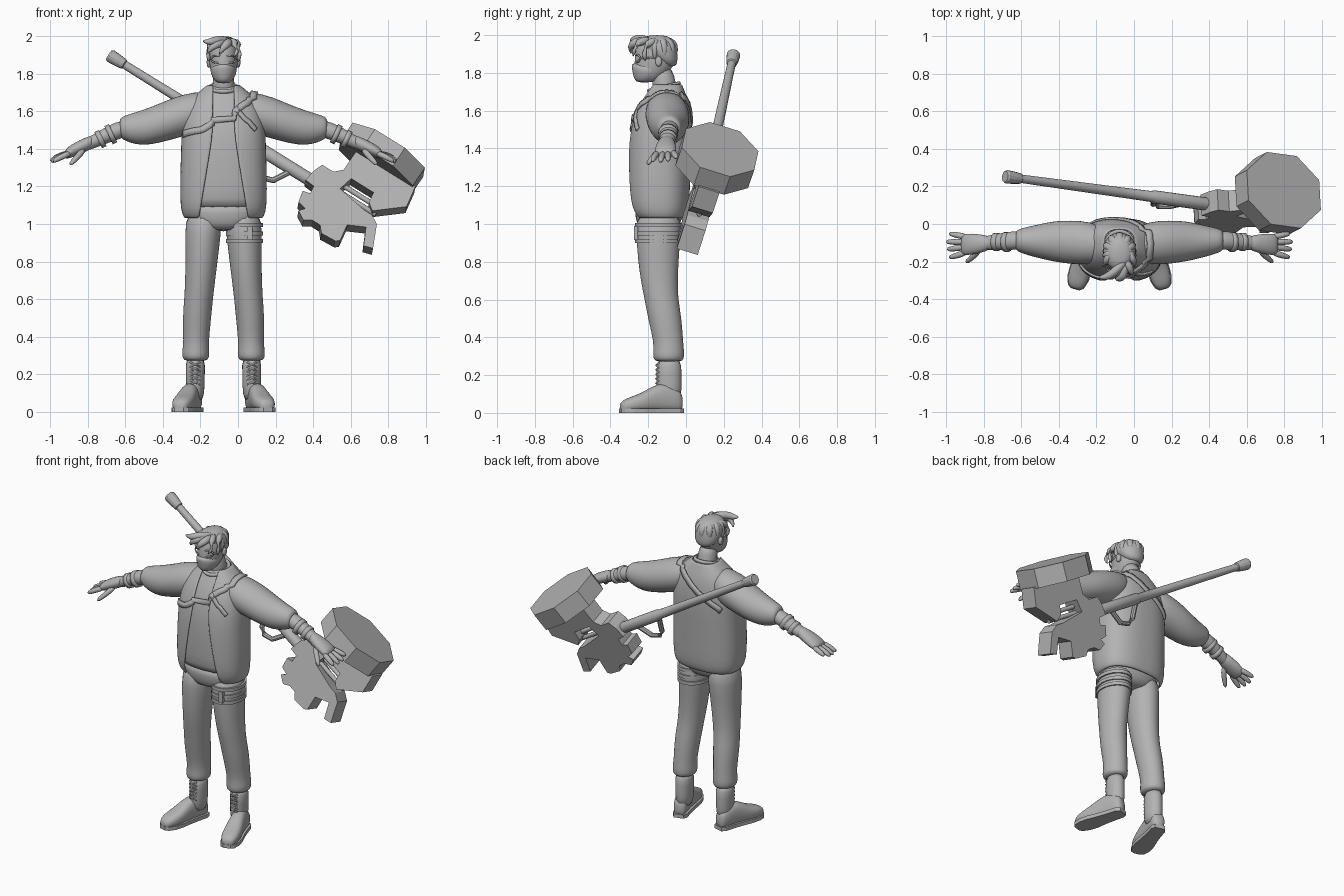
import bpy, bmesh, math
from mathutils import Vector, Matrix
from mathutils.bvhtree import BVHTree

if "Cube" in bpy.data.objects:
    bpy.data.objects.remove(bpy.data.objects["Cube"], do_unlink=True)

grey = bpy.data.materials.new("plain grey")
grey.use_nodes = True
grey.diffuse_color = (0.45, 0.45, 0.45, 1)
grey.node_tree.nodes["Principled BSDF"].inputs["Base Color"].default_value = grey.diffuse_color

CX = -0.077                      # body centre line
X, Y, Z = Vector((1, 0, 0)), Vector((0, 1, 0)), Vector((0, 0, 1))


def make(name, verts, faces, smooth=True, sub=0, thick=0):
    mesh = bpy.data.meshes.new(name)
    mesh.from_pydata([tuple(v) for v in verts], [], faces)
    bm = bmesh.new()
    bm.from_mesh(mesh)
    bmesh.ops.recalc_face_normals(bm, faces=bm.faces)
    bm.to_mesh(mesh)
    bm.free()
    mesh.materials.append(grey)
    obj = bpy.data.objects.new(name, mesh)
    bpy.context.collection.objects.link(obj)
    if smooth:
        mesh.polygons.foreach_set("use_smooth", [True] * len(mesh.polygons))
    if thick:
        mod = obj.modifiers.new("thickness", "SOLIDIFY")
        mod.thickness, mod.offset = thick, 0
    if sub:
        mod = obj.modifiers.new("rounding", "SUBSURF")
        mod.levels = mod.render_levels = sub
    return obj


def skin(name, rings, closed=True, **kw):
    """Join point rings into one surface; closed rings get end caps."""
    n = len(rings[0])
    verts = [p for r in rings for p in r]
    faces = [(i * n + j, i * n + (j + 1) % n, (i + 1) * n + (j + 1) % n, (i + 1) * n + j)
             for i in range(len(rings) - 1) for j in range(n if closed else n - 1)]
    if closed:
        faces += [tuple(range(n)), tuple(range(len(verts) - n, len(verts)))]
    return make(name, verts, faces, **kw)


def oval(c, a, b, n=20, power=2.0, start=0.0, end=None):
    """Superellipse around c with half axes a and b; open arc when end is given."""
    pts = []
    for k in range(n):
        t = start + ((end - start) * k / (n - 1) if end is not None else math.tau * k / n)
        co, si = math.cos(t), math.sin(t)
        pts.append(Vector(c) + a * math.copysign(abs(co) ** (2 / power), co)
                   + b * math.copysign(abs(si) ** (2 / power), si))
    return pts


def column(name, rows, power=2.0, sub=1, n=20):
    """Upright loft from rows of z, x, y, half width, half depth."""
    return skin(name, [oval((x, y, z), X * a, Y * b, n, power) for z, x, y, a, b in rows], sub=sub)


def tube(name, pts, radii, n=10, sub=1, smooth=True):
    pts = [Vector(p) for p in pts]
    rings = []
    for i, p in enumerate(pts):
        t = (pts[min(i + 1, len(pts) - 1)] - pts[max(i - 1, 0)]).normalized()
        a = t.cross(Y if abs(t.z) > 0.9 else Z).normalized()
        rings.append(oval(p, a * radii[i], a.cross(t) * radii[i], n))
    return skin(name, rings, sub=sub, smooth=smooth)


# ---- torso: jacket with open front, shirt, hips
TORSO = [(1.03, -.135, .2, .125), (1.06, -.14, .217, .145), (1.12, -.145, .224, .157),
         (1.25, -.145, .224, .16), (1.4, -.14, .219, .163), (1.5, -.132, .217, .158),
         (1.6, -.122, .2, .14), (1.67, -.11, .16, .11), (1.71, -.107, .112, .088), (1.74, -.105, .078, .078)]
POWER = 2.5
rings = []
for z, y, a, b in TORSO:
    opening = 0.13 - 0.075 * min(1, (z - 1.03) / 0.45)
    alpha = math.asin((min(opening, a * .7) / a) ** (POWER / 2))
    rings.append(oval((CX, y, z), X * a, Y * b, 44, POWER, -math.pi / 2 + alpha, 1.5 * math.pi - alpha))
jacket = skin("jacket", rings, closed=False, sub=1, thick=.014)
column("shirt", [(max(z, 1.075), CX, y, a - .012, b - .012) for z, y, a, b in TORSO[1:]], POWER)
column("hips", [(.96, CX, -.145, .1, .09), (1.0, CX, -.145, .18, .118),
                (1.06, CX, -.142, .198, .13), (1.12, CX, -.142, .2, .13)], 2.3)
column("neck", [(1.66, CX, -.1, .07, .07), (1.73, CX, -.115, .058, .062), (1.84, CX, -.13, .056, .062)])
tube("shirt_collar", [(CX + .075 * math.cos(t), -.117 + .08 * math.sin(t), 1.725 + .02 * math.sin(t))
                      for t in [math.tau * k / 20 for k in range(21)]], [.012] * 21, 8)

# ---- head, mask, glasses, ears
column("head", [(1.75, CX, -.21, .03, .04), (1.765, CX, -.2, .052, .07), (1.81, CX, -.178, .07, .098),
                (1.86, CX, -.165, .077, .108), (1.92, CX, -.16, .079, .11), (1.97, CX, -.155, .065, .09),
                (1.99, CX, -.155, .035, .045)])
column("face_mask", [(1.748, CX, -.22, .03, .035), (1.765, CX, -.21, .052, .066), (1.8, CX, -.197, .069, .086),
                     (1.835, CX, -.196, .074, .094), (1.853, CX, -.235, .03, .052)])
for s, side in ((-1, "right"), (1, "left")):
    eye = Vector((CX + s * .036, -.262, 1.877))
    tube(side + "_lens_rim", [eye + Vector((.03 * math.cos(t), .018 * max(0, s * math.cos(t)), .02 * math.sin(t)))
                              for t in [math.tau * k / 14 for k in range(15)]], [.005] * 15, 6, 0)
    tube(side + "_glasses_arm", [eye + Vector((s * .03, .015, 0)), (CX + s * .08, -.17, 1.88)], [.005] * 2, 6, 0)
    skin(side + "_ear", [oval((CX + s * d, -.145, 1.86), Y * r, Z * r * 1.5, 12)
                         for d, r in ((.06, .018), (.084, .02), (.09, .012))], sub=1)

# ---- hair: cap and tapered locks
column("hair_cap", [(1.83, CX, -.085, .045, .035), (1.87, CX, -.105, .078, .062), (1.91, CX, -.135, .088, .09),
                    (1.955, CX, -.155, .086, .106), (1.985, CX, -.155, .062, .08), (2.0, CX, -.155, .03, .04)])
LOCKS = [[(-.04, -.19, 1.975), (-.11, -.265, 1.982), (-.155, -.285, 1.965), (-.19, -.285, 1.975)],
         [(-.06, -.2, 1.97), (-.1, -.275, 1.965), (-.145, -.285, 1.94), (-.165, -.265, 1.905)],
         [(-.05, -.2, 1.97), (-.05, -.28, 1.965), (-.085, -.297, 1.935), (-.1, -.29, 1.9)],
         [(-.05, -.18, 1.975), (-.01, -.265, 1.965), (.0, -.275, 1.92), (-.025, -.28, 1.885)],
         [(-.03, -.15, 1.975), (.005, -.21, 1.955), (.012, -.225, 1.91), (.0, -.215, 1.86)],
         [(-.12, -.15, 1.975), (-.155, -.21, 1.95), (-.163, -.22, 1.91), (-.152, -.21, 1.86)]]
for k in range(7):               # swept tufts round the back
    t = math.radians(-10 + 200 * k / 6)
    LOCKS.append([(CX + r * .084 * math.cos(t), -.15 + r * .096 * math.sin(t), z)
                  for r, z in ((.4, 1.975), (.85, 1.96), (1.0, 1.92), (.85, 1.865))])
for lock in LOCKS:
    tube("hair_lock", lock, [.022, .027, .021, .004], 8)

# ---- arms, hands, legs and boots on both sides
SLEEVE = [(.06, -.11, 1.625, .085, .085), (.16, -.102, 1.592, .118, .112), (.26, -.097, 1.565, .118, .113),
          (.35, -.092, 1.533, .11, .105), (.43, -.092, 1.512, .091, .096), (.5, -.09, 1.508, .074, .078),
          (.54, -.088, 1.513, .06, .06), (.555, -.088, 1.51, .048, .047)]
FOREARM = [(.5, -.088, 1.515, .05, .047), (.58, -.088, 1.492, .05, .049), (.64, -.095, 1.465, .045, .044),
           (.7, -.1, 1.435, .038, .037), (.74, -.105, 1.42, .036, .034)]
PALM = [(.68, -.1, 1.445, .036, .036), (.74, -.105, 1.42, .05, .039), (.79, -.107, 1.397, .058, .038),
        (.83, -.11, 1.378, .057, .031), (.845, -.11, 1.37, .047, .022)]
FINGERS = [[(.81, -.148, 1.38), (.87, -.17, 1.355), (.91, -.178, 1.33)],
           [(.82, -.122, 1.378), (.88, -.13, 1.352), (.92, -.136, 1.328)],
           [(.82, -.096, 1.378), (.885, -.095, 1.355), (.925, -.095, 1.335)],
           [(.81, -.07, 1.382), (.87, -.058, 1.365), (.91, -.05, 1.35)],
           [(.74, -.13, 1.4), (.78, -.175, 1.355), (.82, -.207, 1.312)]]
LEG = [(.27, .148, -.09, .055, .066), (.285, .148, -.092, .072, .082), (.32, .148, -.092, .074, .084),
       (.37, .146, -.092, .067, .078), (.5, .142, -.112, .077, .09), (.6, .133, -.13, .077, .09),
       (.68, .126, -.14, .08, .097), (.8, .117, -.147, .086, .108), (.95, .11, -.146, .097, .12),
       (1.08, .1, -.143, .098, .118)]
FOOT = [(.0, .03, .09), (.025, .044, .125), (.1, .046, .155), (.16, .05, .138),
        (.22, .058, .1), (.28, .057, .08), (.325, .042, .062), (.34, .022, .042)]

for s, side in ((-1, "right_"), (1, "left_")):
    def at(d, y, z):
        return Vector((CX + s * d, y, z))

    def limb(name, rows):
        return skin(side + name, [oval(at(d, y, z), Y * a, Z * b, 18) for d, y, z, a, b in rows], sub=1)

    sleeve = limb("sleeve", SLEEVE)
    limb("forearm", FOREARM)
    limb("palm", PALM)
    for d in (.6, .655):         # wrist bands
        tube(side + "wrist_band", [at(d + e, -.095, 1.487 - (d + e - .58) * .47) for e in (-.012, .012)],
             [.053 - (d - .6) * .1] * 2, 16, 0)
    for f in FINGERS:
        tube(side + "finger", [at(*p) for p in f], [.019, .017, .012])
    column(side + "trouser_leg", [(z, CX + s * d, y, a, b) for z, d, y, a, b in LEG])
    column(side + "boot_shaft", [(z, CX + s * .15, -.09, a, b) for z, a, b in
                                 ((.05, .045, .06), (.14, .05, .07), (.2, .05, .066), (.3, .056, .068))])
    # foot runs from heel to toe, turned out
    fwd, across = Vector((s * .27, -.963, 0)), Vector((.963, s * .27, 0))
    heel = at(.145, -.02, 0)
    skin(side + "boot_foot", [oval(heel + fwd * d + Z * (h / 2 + .006), across * w, Z * (h / 2), 18, 2.5)
                              for d, w, h in FOOT], sub=1)
    edge = [heel + fwd * d + across * (w + .002) for d, w, h in FOOT]
    edge += [heel + fwd * d - across * (w + .002) for d, w, h in reversed(FOOT)]
    skin(side + "boot_sole", [[p + Z * h for p in edge] for h in (0, .024)], smooth=False)
    for k in range(5):           # crossed laces
        z = .145 + .024 * k
        for e in (-1, 1):
            tube(side + "lace", [at(.152 - e * .026, -.145, z), at(.152, -.158, z + .012),
                                 at(.152 + e * .026, -.145, z + .024)], [.005] * 3, 6, 0)

# ---- thigh straps on the left leg
for z in (.91, .95, .995):
    column("thigh_strap", [(z + h, CX + .112, -.146, .099, .123) for h in (-.011, .011)], sub=0, n=28)
skin("strap_buckle", [oval((CX + .14, y, .952), X * .02, Z * .052, 4, start=math.pi / 4) for y in (-.275, -.255)],
     smooth=False)

# ---- shoulder straps laid on the jacket and left sleeve
bpy.context.view_layer.update()
depsgraph = bpy.context.evaluated_depsgraph_get()
surfaces = [BVHTree.FromObject(o, depsgraph) for o in (jacket, sleeve)]


def strap(name, path, width):
    pts = [Vector(a).lerp(Vector(b), k / 8) for a, b in zip(path, path[1:]) for k in range(8)] + [Vector(path[-1])]
    rows = []
    for i, p in enumerate(pts):
        hit, normal, _, _ = min((tree.find_nearest(p) for tree in surfaces), key=lambda h: h[3])
        normal = normal if normal.dot(p - hit) > 0 else -normal
        t = (pts[min(i + 1, len(pts) - 1)] - pts[max(i - 1, 0)]).normalized()
        w = t.cross(normal).normalized() * width / 2
        rows.append([hit + normal * .005 - w, hit + normal * .005 + w])
    skin(name, rows, closed=False, thick=.01)


strap("chest_strap", [(-.32, -.22, 1.48), (-.22, -.34, 1.51), (-.05, -.33, 1.59), (.08, -.25, 1.68), (.1, -.1, 1.76),
                      (.06, .04, 1.7), (-.1, .08, 1.58), (-.3, .05, 1.47)], .035)
strap("side_strap", [(-.02, -.3, 1.64), (.05, -.32, 1.58), (.13, -.3, 1.51)], .025)

# ---- great hammer: local axes run along the handle, toward the drum, and through the plate
d = Vector((.843, -.115, -.524)).normalized()
n = Vector((.53, .28, .8))
n = (n - d * n.dot(d)).normalized()
M = Matrix.Translation((.6, .077, 1.1)) @ Matrix((d, n, d.cross(n))).transposed().to_4x4()


def local(u, v, w=0):
    return M @ Vector((u, v, w))


PLATE = [(-.26, .04), (-.24, .09), (-.17, .09), (-.13, .13), (-.13, .26), (.24, .26), (.26, .14), (.12, .02),
         (.08, .05), (.07, .11), (-.07, .11), (-.09, .03), (.08, 0), (.13, 0), (.18, -.03), (.235, -.155),
         (.185, -.17), (.14, -.075), (.05, -.12), (.065, -.215), (.045, -.23), (-.04, -.235),
         (-.07, -.2), (-.12, -.2), (-.16, -.225), (-.21, -.195), (-.185, -.165), (-.235, -.155),
         (-.25, -.09), (-.21, -.08), (-.215, -.035), (-.27, -.03)]
skin("hammer_plate", [[local(u, v, w) for u, v in PLATE] for w in (-.058, .058)], smooth=False)
skin("hammer_drum", [[local(.247 * math.cos(t), v, .218 * math.sin(t))
                      for t in [math.tau * (k + .5) / 8 for k in range(8)]] for v in (.25, .37)], smooth=False)
tube("hammer_handle", [local(u, 0) for u in (-1.46, -.8, -.6, -.59, -.3, -.2)],
     [.022, .027, .029, .035, .035, .035], 16, 0)
tube("handle_knob", [local(u, 0) for u in (-1.525, -1.515, -1.47, -1.43, -1.425)],
     [.03, .036, .033, .028, .022], 14, 0, False)
for v in (.03, .07):
    tube("window_bar", [local(-.12, v), local(.14, v)], [.014] * 2, 10, 0)
tube("handle_guard", [local(*p) for p in ((-.59, 0), (-.52, -.11), (-.48, -.13), (-.42, -.11), (-.36, 0))],
     [.016] * 5, 8, 0, False)

# ---- crisp edges on the small hard parts
for obj in bpy.context.collection.objects:
    hard = obj.type == "MESH" and obj.name.startswith(("hammer_handle", "thigh", "chest", "side", "window"))
    obj.select_set(hard)
    if hard:
        bpy.context.view_layer.objects.active = obj
bpy.ops.object.shade_smooth_by_angle(angle=math.radians(40))
